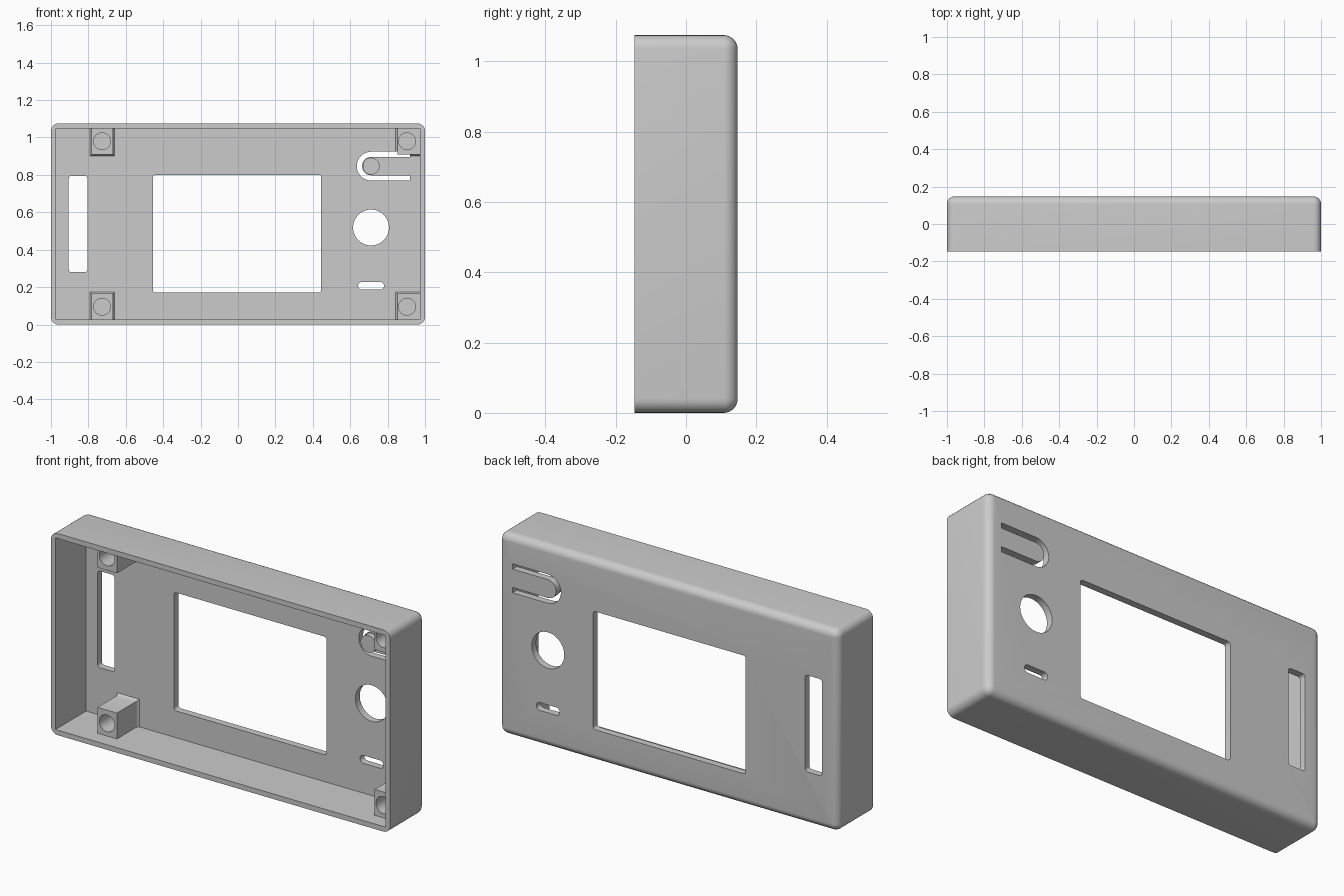
import bpy
import bmesh
from math import cos, sin, pi

cube = bpy.data.objects.get("Cube")
if cube:
    bpy.data.objects.remove(cube, do_unlink=True)

HEIGHT, FRONT, BACK = 1.075, -0.147, 0.147
WALL, FLOOR, ROUND = 0.027, 0.11, 0.04

grey = bpy.data.materials.new("light_grey_plastic")
grey.use_nodes = True
grey.diffuse_color = (0.6, 0.6, 0.6, 1)
grey.node_tree.nodes["Principled BSDF"].inputs["Base Color"].default_value = (0.6, 0.6, 0.6, 1)


def arc(cx, cz, r, start, end, steps):
    return [(cx + r * cos(start + (end - start) * i / steps),
             cz + r * sin(start + (end - start) * i / steps)) for i in range(steps + 1)]


def rounded_rect(x0, x1, z0, z1, r, steps=6):
    corners = [(x1 - r, z1 - r), (x0 + r, z1 - r), (x0 + r, z0 + r), (x1 - r, z0 + r)]
    points = []
    for i, (cx, cz) in enumerate(corners):
        points += arc(cx, cz, r, i * pi / 2, (i + 1) * pi / 2, steps)
    return points


def rect(x0, x1, z0, z1):
    return [(x0, z0), (x1, z0), (x1, z1), (x0, z1)]


def circle(cx, cz, r):
    return arc(cx, cz, r, 0, 2 * pi, 48)[:-1]


def loft(name, sections):
    """Solid through matching (y, outline) sections along the depth axis."""
    bm = bmesh.new()
    rings = [[bm.verts.new((x, y, z)) for x, z in outline] for y, outline in sections]
    n = len(rings[0])
    for a, b in zip(rings, rings[1:]):
        for i in range(n):
            j = (i + 1) % n
            bm.faces.new((a[i], a[j], b[j], b[i]))
    bm.faces.new(rings[0])
    bm.faces.new(rings[-1])
    bmesh.ops.recalc_face_normals(bm, faces=bm.faces)
    mesh = bpy.data.meshes.new(name)
    bm.to_mesh(mesh)
    bm.free()
    mesh.materials.append(grey)
    obj = bpy.data.objects.new(name, mesh)
    bpy.context.collection.objects.link(obj)
    return obj


def combine(target, tool, operation):
    bpy.context.view_layer.objects.active = target
    mod = target.modifiers.new(operation.lower(), "BOOLEAN")
    mod.operation, mod.solver, mod.object = operation, "EXACT", tool
    bpy.ops.object.modifier_apply(modifier=mod.name)
    bpy.data.objects.remove(tool, do_unlink=True)


# Outer body: rounded corners, with the back edge rolled over
sections = [(FRONT, rounded_rect(-1, 1, 0, HEIGHT, ROUND))]
for i in range(8):
    a = i / 8 * pi / 2
    inset = ROUND * (1 - cos(a))
    sections.append((BACK - ROUND + ROUND * sin(a),
                     rounded_rect(-1 + inset, 1 - inset, inset, HEIGHT - inset, ROUND - inset)))
sections.append((BACK, rounded_rect(-1 + ROUND, 1 - ROUND, ROUND, HEIGHT - ROUND, 0.0005)))
case = loft("case_shell", sections)

# Hollow inside, open at the front
combine(case, loft("cavity", [(FRONT - 0.1, rect(-1 + WALL, 1 - WALL, WALL, HEIGHT - WALL)),
                              (FLOOR, rect(-1 + WALL, 1 - WALL, WALL, HEIGHT - WALL))]), "DIFFERENCE")

# Four screw posts with flared roots
for x0, x1, hole_x in ((-0.782, -0.668, -0.727), (0.852, 0.976, 0.904)):
    for top in (False, True):
        z0, z1 = (HEIGHT - 0.165, HEIGHT - 0.022) if top else (0.022, 0.165)
        hole_z = HEIGHT - 0.095 if top else 0.095
        profile = [(-0.066, 0), (0.092, 0), (0.1, 0.002), (0.106, 0.005), (0.111, 0.01), (0.114, 0.01)]
        post = loft("post", [(y, rect(x0 - g, x1 + g, z0 - g, z1 + g)) for y, g in profile])
        combine(case, post, "UNION")
        combine(case, loft("screw_hole", [(y, circle(hole_x, hole_z, 0.045)) for y in (-0.2, 0.06)]),
                "DIFFERENCE")

# Push pin on the inside of the spring tongue
combine(case, loft("tongue_pin", [(y, circle(0.712, 0.847, 0.045)) for y in (0.08, 0.125)]), "UNION")

# Openings through the back panel
tongue_gap = ([(0.92, 0.924)] + arc(0.712, 0.847, 0.077, pi / 2, 3 * pi / 2, 24) + [(0.92, 0.77)]
              + [(0.92, 0.798)] + arc(0.712, 0.847, 0.049, 3 * pi / 2, pi / 2, 24) + [(0.92, 0.896)])
openings = {
    "screen_window": rounded_rect(-0.455, 0.445, 0.17, 0.8, 0.015),
    "side_slot": rounded_rect(-0.905, -0.805, 0.28, 0.795, 0.015),
    "knob_hole": circle(0.711, 0.519, 0.096),
    "small_slot": rounded_rect(0.642, 0.78, 0.186, 0.228, 0.02),
    "tongue_gap": tongue_gap,
}
for name, outline in openings.items():
    combine(case, loft(name, [(0.04, outline), (0.25, outline)]), "DIFFERENCE")

# Smooth the rounded parts and keep the edges crisp
bpy.ops.object.select_all(action="DESELECT")
case.select_set(True)
bpy.context.view_layer.objects.active = case
bpy.ops.object.shade_smooth_by_angle(angle=pi / 6)
